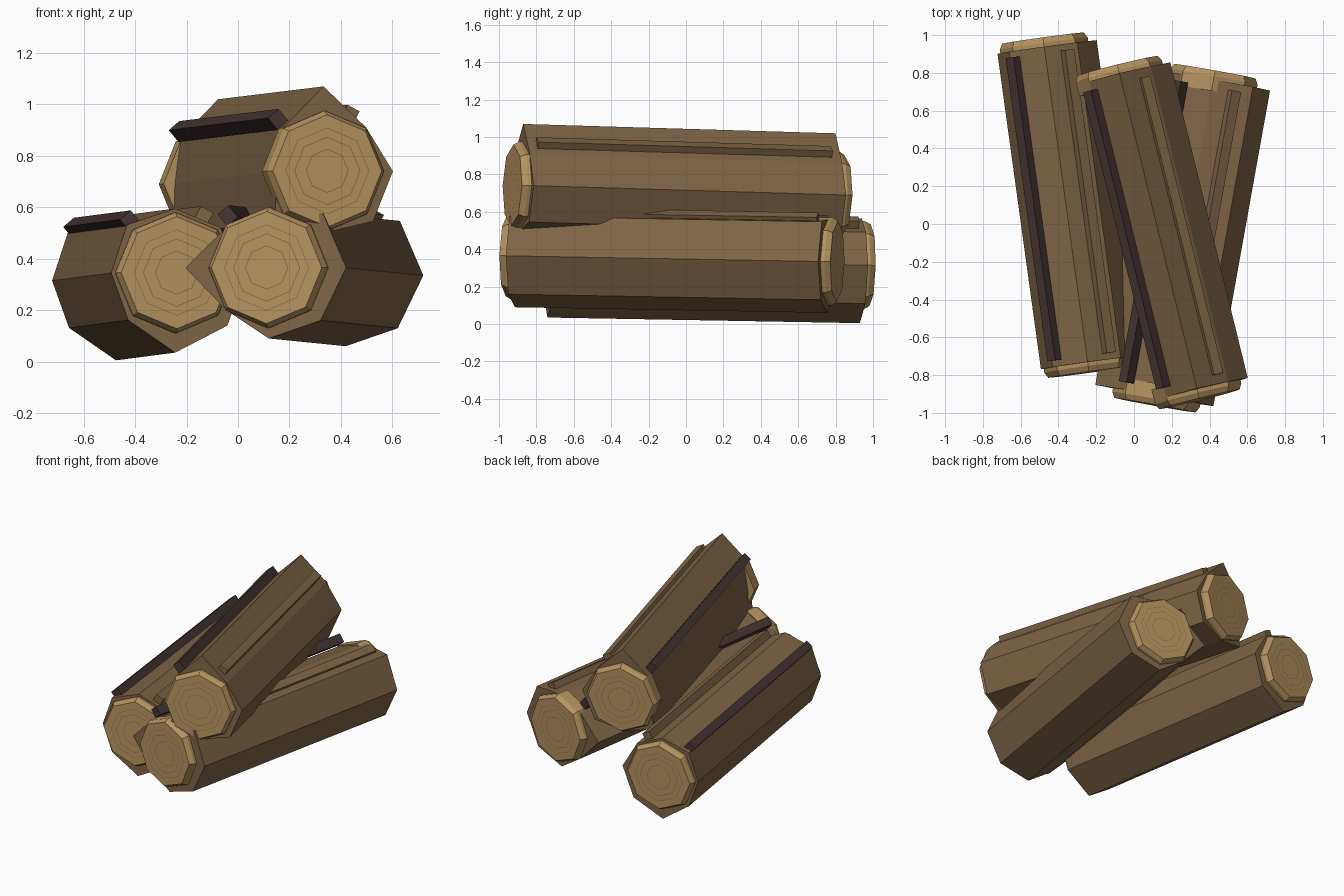
import bpy, bmesh
from math import cos, sin, radians, pi
from mathutils import Vector, Matrix

if "Cube" in bpy.data.objects:
    bpy.data.objects.remove(bpy.data.objects["Cube"])


def material(name, rgb):
    m = bpy.data.materials.new(name)
    m.use_nodes = True
    m.diffuse_color = (*rgb, 1)
    m.node_tree.nodes["Principled BSDF"].inputs["Base Color"].default_value = (*rgb, 1)
    return m


BARK = material("bark_brown", (0.21, 0.128, 0.061))
DARK = material("dark_bark", (0.058, 0.036, 0.033))
WOOD = material("cut_wood", (0.46, 0.29, 0.115))
RING = material("growth_ring", (0.26, 0.155, 0.065))


def finish(name, bm, mats, frame):
    bmesh.ops.recalc_face_normals(bm, faces=bm.faces)
    mesh = bpy.data.meshes.new(name)
    bm.to_mesh(mesh)
    bm.free()
    for m in mats:
        mesh.materials.append(m)
    obj = bpy.data.objects.new(name, mesh)
    obj.matrix_world = frame
    bpy.context.collection.objects.link(obj)
    return obj


def loop(bm, radii, y):
    """Octagon of vertices around the local y axis."""
    return [bm.verts.new((r * cos(i * pi / 4), y, r * sin(i * pi / 4)))
            for i, r in enumerate(radii)]


def bridge(bm, a, b, mat=0):
    for i in range(len(a)):
        j = (i + 1) % len(a)
        bm.faces.new((a[i], a[j], b[j], b[i])).material_index = mat


def bark(name, radii, half, frame):
    bm = bmesh.new()
    a, b = loop(bm, radii, -half), loop(bm, radii, half)
    bridge(bm, a, b)
    bm.faces.new(a)
    bm.faces.new(b)
    finish(name, bm, [BARK], frame)


def wood_core(name, half, frame):
    """Chamfered core with thin growth rings on both cut ends."""
    # radius, overhang past the bark, colour of the band leading to it
    profile = [(0.235, 0.02, 0), (0.218, 0.05, 0), (0.168, 0.05, 0), (0.165, 0.05, 1),
               (0.133, 0.05, 0), (0.129, 0.05, 1), (0.086, 0.05, 0), (0.082, 0.05, 1)]
    bm = bmesh.new()
    ends = []
    for side in (-1, 1):
        prev = loop(bm, [0.235] * 8, side * (half - 0.06))
        ends.append(prev)
        for r, out, mat in profile:
            ring = loop(bm, [r] * 8, side * (half + out))
            bridge(bm, prev, ring, mat)
            prev = ring
        bm.faces.new(prev)
    # close the hidden inner faces
    for e in ends:
        bm.faces.new(e)
    finish(name, bm, [WOOD, RING], frame)


def strip(name, angle, radius, size, mat, frame):
    """Long raised sliver of bark lying along the log."""
    bm = bmesh.new()
    bmesh.ops.create_cube(bm, size=1, matrix=Matrix.Diagonal((*size, 1)))
    a = radians(angle)
    place = (Matrix.Translation((radius * cos(a), 0, radius * sin(a)))
             @ Matrix.Rotation(pi / 2 - a, 4, 'Y'))
    finish(name, bm, [mat], frame @ place)


# name, front centre, back centre, uneven bark radii counter-clockwise from +x
logs = [
    ("right_log", (-0.245, -0.735, 0.345), (-0.475, 0.935, 0.315),
     (0.28, 0.25, 0.25, 0.265, 0.25, 0.26, 0.31, 0.29)),
    ("left_log", (0.12, -0.91, 0.365), (0.42, 0.76, 0.335),
     (0.305, 0.30, 0.225, 0.23, 0.33, 0.235, 0.275, 0.29)),
    ("top_log", (0.335, -0.88, 0.74), (-0.075, 0.79, 0.69),
     (0.275, 0.24, 0.33, 0.235, 0.19, 0.28, 0.24, 0.275)),
]

for name, front, back, radii in logs:
    f, b = Vector(front), Vector(back)
    y = (b - f).normalized()
    x = y.cross(Vector((0, 0, 1))).normalized()
    z = x.cross(y)
    frame = Matrix((x, y, z)).transposed().to_4x4()
    frame.translation = (f + b) / 2
    half = (b - f).length / 2
    bark(name + "_bark", radii, half, frame)
    wood_core(name + "_core", half, frame)
    strip(name + "_dark_strip", 130, 0.265, (0.055, 1.62, 0.06), DARK, frame)
    strip(name + "_bark_strip", 62, 0.255, (0.055, 1.62, 0.05), BARK, frame)
